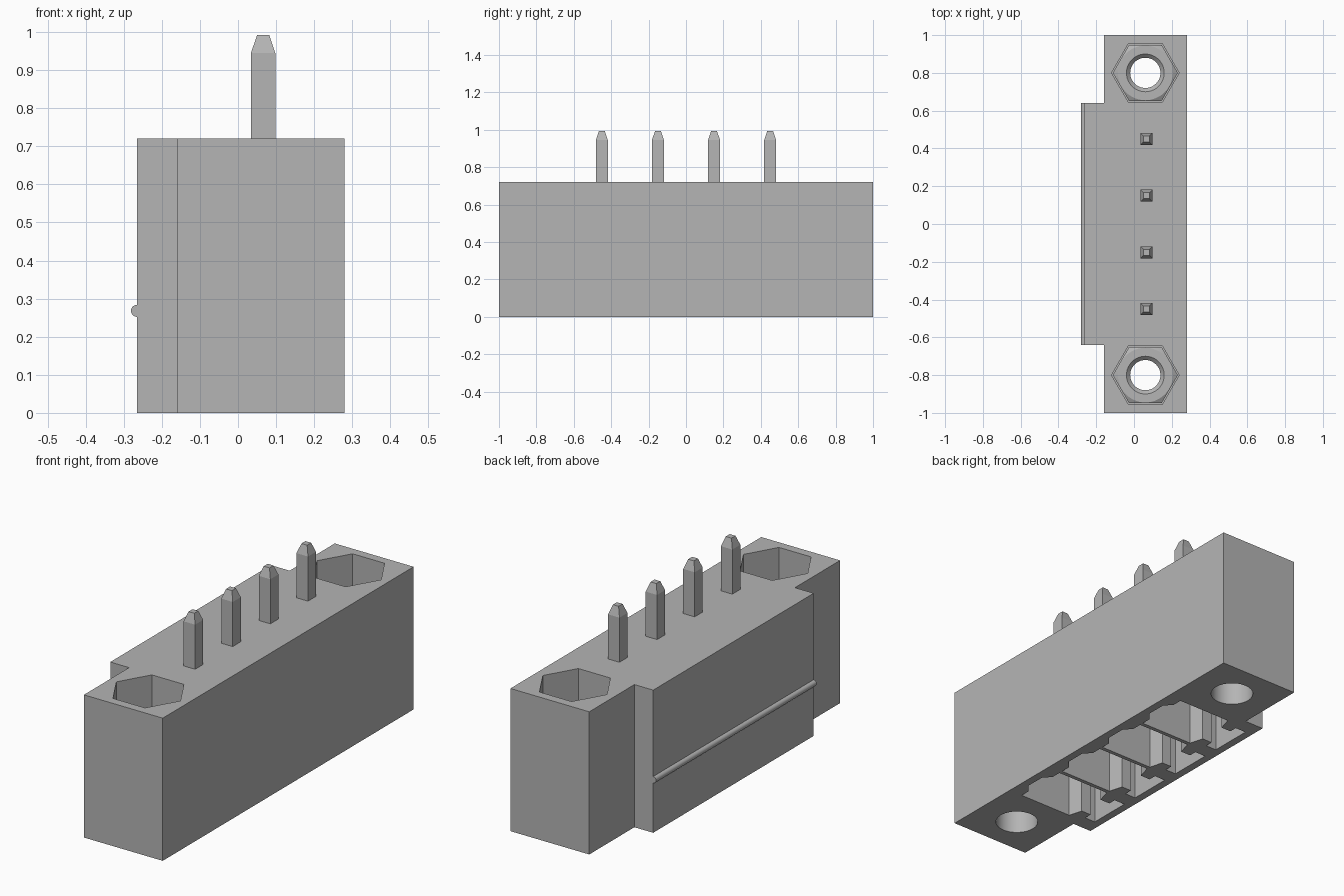
import bpy
import bmesh
import math

cube = bpy.data.objects.get("Cube")
if cube:
    bpy.data.objects.remove(cube, do_unlink=True)

GREY = (0.46, 0.46, 0.46, 1.0)
mat = bpy.data.materials.new("grey")
mat.use_nodes = True
mat.diffuse_color = GREY
mat.node_tree.nodes["Principled BSDF"].inputs["Base Color"].default_value = GREY


def loft(name, rings, closed=False):
    """Skin a stack of matching rings; cap the ends unless the stack loops."""
    bm = bmesh.new()
    vs = [[bm.verts.new(p) for p in ring] for ring in rings]
    n = len(vs[0])
    pairs = list(zip(vs, vs[1:]))
    if closed:
        pairs.append((vs[-1], vs[0]))
    else:
        bm.faces.new(vs[0])
        bm.faces.new(vs[-1])
    for a, b in pairs:
        for i in range(n):
            j = (i + 1) % n
            bm.faces.new((a[i], a[j], b[j], b[i]))
    bmesh.ops.recalc_face_normals(bm, faces=bm.faces)
    mesh = bpy.data.meshes.new(name)
    bm.to_mesh(mesh)
    bm.free()
    mesh.materials.append(mat)
    obj = bpy.data.objects.new(name, mesh)
    bpy.context.collection.objects.link(obj)
    return obj


def prism(name, outline, z0, z1):
    return loft(name, [[(x, y, z) for x, y in outline] for z in (z0, z1)])


def circle(r, n, cx=0.0, cy=0.0):
    return [(cx + r * math.cos(2 * math.pi * i / n),
             cy + r * math.sin(2 * math.pi * i / n)) for i in range(n)]


def activate(obj):
    bpy.ops.object.select_all(action='DESELECT')
    obj.select_set(True)
    bpy.context.view_layer.objects.active = obj


def boolean(obj, cutter, operation='DIFFERENCE'):
    mod = obj.modifiers.new("cut", 'BOOLEAN')
    mod.operation = operation
    mod.solver = 'EXACT'
    mod.object = cutter
    activate(obj)
    bpy.ops.object.modifier_apply(modifier=mod.name)
    bpy.data.objects.remove(cutter, do_unlink=True)


def smooth(obj):
    activate(obj)
    bpy.ops.object.shade_smooth_by_angle(angle=math.radians(25))


TOP = 0.72
NUT_X, NUT_Y = 0.06, 0.80
NUT_BASE, NUT_TOP = 0.28, 0.44
PIN_X = 0.066
PIN_YS = (-0.45, -0.15, 0.15, 0.45)

# Housing with the raised ledge on one long side
body = prism("housing", [(0.28, -1), (0.28, 1), (-0.16, 1), (-0.16, 0.64),
                         (-0.265, 0.64), (-0.265, -0.64), (-0.16, -0.64),
                         (-0.16, -1)], 0, TOP)

# Plug cavities open at the bottom: half outline mirrored across each pin
half = [(0.24, 0.05), (0.205, 0.09), (0.205, 0.14), (-0.09, 0.14),
        (-0.11, 0.07), (-0.165, 0.07), (-0.165, 0.11), (-0.225, 0.11)]
for y in PIN_YS:
    outline = [(x, y + d) for x, d in half] + [(x, y - d) for x, d in reversed(half)]
    boolean(body, prism("cavity_cutter", outline, -0.1, 0.55))

# Hexagonal nut pockets above round screw holes
for side in (-1, 1):
    cy = side * NUT_Y
    boolean(body, prism("pocket_cutter", circle(0.179, 6, NUT_X, cy), NUT_BASE, TOP + 0.1))
    boolean(body, prism("hole_cutter", circle(0.10, 48, NUT_X, cy), -0.1, NUT_BASE + 0.05))
smooth(body)

# Rounded latch bead along the ledge
bead = loft("latch_bead", [[(-0.265 + a, y, 0.268 + b) for a, b in circle(0.016, 20)]
                           for y in (-0.64, 0.64)])
smooth(bead)

# Square pins with tapered tips at both ends
levels = [(0.13, 0.016), (0.178, 0.032), (0.945, 0.032), (0.992, 0.016)]
for i, y in enumerate(PIN_YS):
    loft(f"pin_{i + 1}", [[(PIN_X + sx * h, y + sy * h, z)
                           for sx, sy in ((-1, -1), (1, -1), (1, 1), (-1, 1))]
                          for z, h in levels])

# Chamfered hex nuts: a hexagon intersected with a turned ring
ring_profile = [(0.10, NUT_BASE), (0.08, NUT_BASE + 0.02), (0.08, NUT_TOP - 0.02),
                (0.10, NUT_TOP), (0.145, NUT_TOP), (0.19, NUT_TOP - 0.026),
                (0.19, NUT_BASE + 0.026), (0.145, NUT_BASE)]
for side, label in ((-1, "front"), (1, "back")):
    cy = side * NUT_Y
    nut = prism(f"{label}_nut", circle(0.172, 6, NUT_X, cy), NUT_BASE - 0.05, NUT_TOP + 0.05)
    turned = loft("nut_ring", [[(x, y, z) for x, y in circle(r, 48, NUT_X, cy)]
                               for r, z in ring_profile], closed=True)
    boolean(nut, turned, 'INTERSECT')
    nut.location.z = 0.001
    smooth(nut)
